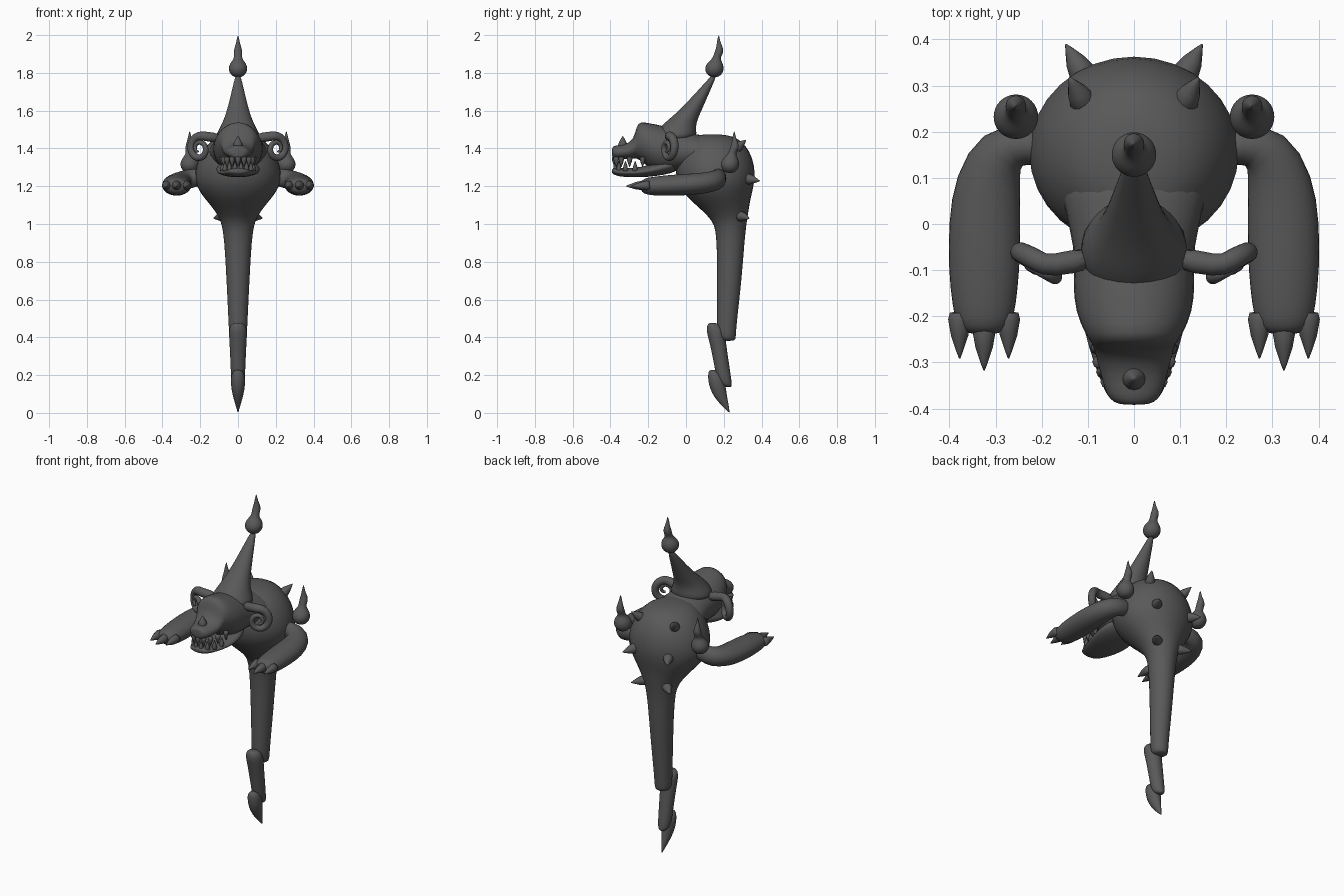
import bpy, bmesh, math
from mathutils import Vector as V

mat = bpy.data.materials.new("dark_grey")
mat.diffuse_color = (0.1, 0.1, 0.1, 1)
X, Y, Z = V((1, 0, 0)), V((0, 1, 0)), V((0, 0, 1))


def loft(name, rings, ref, axis=None, mirror=False, sides=16, smooth=1):
    """Skin ellipses (centre, radius a, radius b) along a path or a fixed axis."""
    bm = bmesh.new()
    pts = [V(r[0]) for r in rings]
    loops = []
    for i, (c, a, b) in enumerate(rings):
        t = axis or (pts[min(i + 1, len(pts) - 1)] - pts[max(i - 1, 0)]).normalized()
        u = ref.cross(t).normalized()
        v = t.cross(u)
        loops.append([bm.verts.new(pts[i] + u * a * math.cos(k) + v * b * math.sin(k))
                      for k in (2 * math.pi * j / sides for j in range(sides))])
    for p, q in zip(loops, loops[1:]):
        for j in range(sides):
            k = (j + 1) % sides
            bm.faces.new((p[j], p[k], q[k], q[j]))
    bm.faces.new(loops[0][::-1])
    bm.faces.new(loops[-1])
    bmesh.ops.recalc_face_normals(bm, faces=bm.faces)
    me = bpy.data.meshes.new(name)
    bm.to_mesh(me)
    bm.free()
    me.materials.append(mat)
    me.polygons.foreach_set("use_smooth", [True] * len(me.polygons))
    ob = bpy.data.objects.new(name, me)
    bpy.context.collection.objects.link(ob)
    if smooth:
        ob.modifiers.new("smooth", "SUBSURF").levels = smooth
        ob.modifiers["smooth"].render_levels = smooth
    if mirror:
        ob.modifiers.new("mirror", "MIRROR")
    return ob


def upright(name, rows):
    """Rows of (z, y centre, x radius, y radius)."""
    return loft(name, [((0, y, z), a, b) for z, y, a, b in rows], Y, Z)


def forward(name, rows):
    """Rows of (y, z bottom, z top, x radius)."""
    return loft(name, [((0, y, (lo + hi) / 2), a, (hi - lo) / 2) for y, lo, hi, a in rows], Z, -Y)


def spike(name, base, tip, r, mirror=True, sides=12):
    b, t = V(base), V(tip)
    ref = Y if abs((t - b).normalized().z) > 0.8 else Z
    return loft(name, [(b.lerp(t, f), r * k, r * k) for f, k in
                       ((0, .85), (.15, 1), (.5, .75), (.85, .28), (1, .05))],
                ref, mirror=mirror, sides=sides, smooth=0)


def flame(name, x, y, z, mirror=False):
    """Ball with a wavy flame, rising from its base."""
    rows = [(0, 0, .012), (.006, 0, .03), (.025, 0, .047), (.05, 0, .052), (.075, .003, .042),
            (.092, .008, .026), (.108, .014, .021), (.13, .024, .024), (.152, .028, .02),
            (.175, .025, .012), (.2, .022, .007), (.222, .024, .001)]
    return loft(name, [((x, y + d, z + h), r, r) for h, d, r in rows], Y, Z, mirror)


# Torso tapering into the single leg
upright("body", [
    (1.475, .14, .03, .04), (1.465, .14, .11, .12), (1.42, .15, .17, .17), (1.35, .15, .215, .208),
    (1.27, .155, .238, .217), (1.2, .16, .228, .203), (1.14, .175, .185, .172),
    (1.09, .2, .14, .137), (1.04, .222, .105, .107), (1.0, .235, .088, .087),
    (.92, .237, .074, .075), (.7, .23, .062, .066), (.46, .215, .05, .052),
    (.4, .215, .048, .05), (.38, .225, .036, .035)])
upright("lower_leg", [
    (.477, .14, .02, .018), (.465, .148, .042, .038), (.43, .157, .05, .05), (.38, .167, .046, .044),
    (.25, .19, .04, .04), (.17, .202, .037, .04), (.145, .215, .028, .028), (.136, .225, .012, .015)])
upright("foot_point", [
    (.228, .14, .014, .014), (.215, .147, .032, .03), (.18, .16, .04, .045), (.13, .168, .037, .044),
    (.08, .185, .025, .034), (.04, .207, .013, .02), (0, .23, .001, .001)])

# Head
forward("skull", [
    (.15, 1.27, 1.47, .17), (.05, 1.28, 1.475, .16), (-.05, 1.28, 1.5, .13), (-.13, 1.265, 1.525, .136),
    (-.19, 1.29, 1.535, .13), (-.24, 1.335, 1.545, .108), (-.262, 1.345, 1.525, .09),
    (-.275, 1.345, 1.445, .088), (-.33, 1.342, 1.418, .072), (-.37, 1.342, 1.418, .062),
    (-.388, 1.35, 1.41, .045), (-.392, 1.36, 1.4, .02)])
forward("jaw", [
    (-.03, 1.28, 1.36, .08), (-.12, 1.258, 1.34, .12), (-.2, 1.248, 1.31, .118), (-.27, 1.247, 1.297, .1),
    (-.33, 1.248, 1.295, .078), (-.37, 1.255, 1.298, .062), (-.387, 1.265, 1.295, .045),
    (-.392, 1.272, 1.288, .02)])
spike("nose_horn", (0, -.335, 1.4), (0, -.335, 1.465), .027, False)
upright("crown_horn", [
    (1.44, -.06, .13, .11), (1.48, -.05, .115, .11), (1.52, -.04, .092, .093), (1.56, -.01, .074, .075),
    (1.6, .022, .06, .061), (1.7, .092, .034, .034), (1.8, .157, .012, .012)])
flame("crown_flame", 0, .15, 1.777)

# Teeth along the mouth edge
for i in range(9):
    a = math.radians(i * 22.5)
    x, y = .082 * math.cos(a), -.23 - .148 * math.sin(a) ** .8 if 0 < i < 8 else -.23
    spike("upper_tooth", (x, y, 1.355), (x, y, 1.302), .015, False, 8)
    if i < 8:
        a += math.radians(11.25)
        x, y = .082 * math.cos(a), -.23 - .145 * math.sin(a) ** .8
        spike("lower_tooth", (x, y, 1.28), (x, y, 1.334), .014, False, 8)

# Curled side horns: a spiral in a tilted upright plane
d = V((.85, .5, 0)).normalized()
coil = [((.08, -.07, 1.45), .03, .03)]
for i in range(25):
    f = i / 24
    a = math.radians(105 - 560 * f)
    R = .066 - .052 * f
    c = V((.198, -.085, 1.4)) + d * R * math.cos(a) + Z * (R * 1.05) * math.sin(a)
    c += V((.5, -.85, 0)) * .025 * f
    r = .026 - .019 * f
    coil.append((c, r, r))
loft("side_horn", coil, V((.5, -.85, 0)), mirror=True, sides=10)

# Arms, claws and shoulder flames
loft("arm", [
    ((.17, .16, 1.25), .04, .045), ((.235, .175, 1.245), .045, .05), ((.29, .165, 1.23), .06, .054),
    ((.318, .09, 1.215), .074, .057), ((.324, 0, 1.208), .08, .058), ((.325, -.1, 1.204), .079, .056),
    ((.325, -.18, 1.2), .07, .05), ((.325, -.225, 1.2), .06, .042), ((.325, -.24, 1.2), .03, .02)],
    Z, mirror=True)
for x, tip in ((.272, -.292), (.325, -.318), (.378, -.292)):
    spike("claw", (x, tip + .1, 1.205), (x, tip, 1.2), .025)
flame("shoulder_flame", .256, .232, 1.27, True)

# Three pairs of back spikes
for base, tip in (((.105, .255, 1.39), (.14, .318, 1.445)),
                  ((.105, .315, 1.24), (.148, .39, 1.228)),
                  ((.06, .275, 1.045), (.13, .335, 1.03))):
    spike("back_spike", base, tip, .03)
